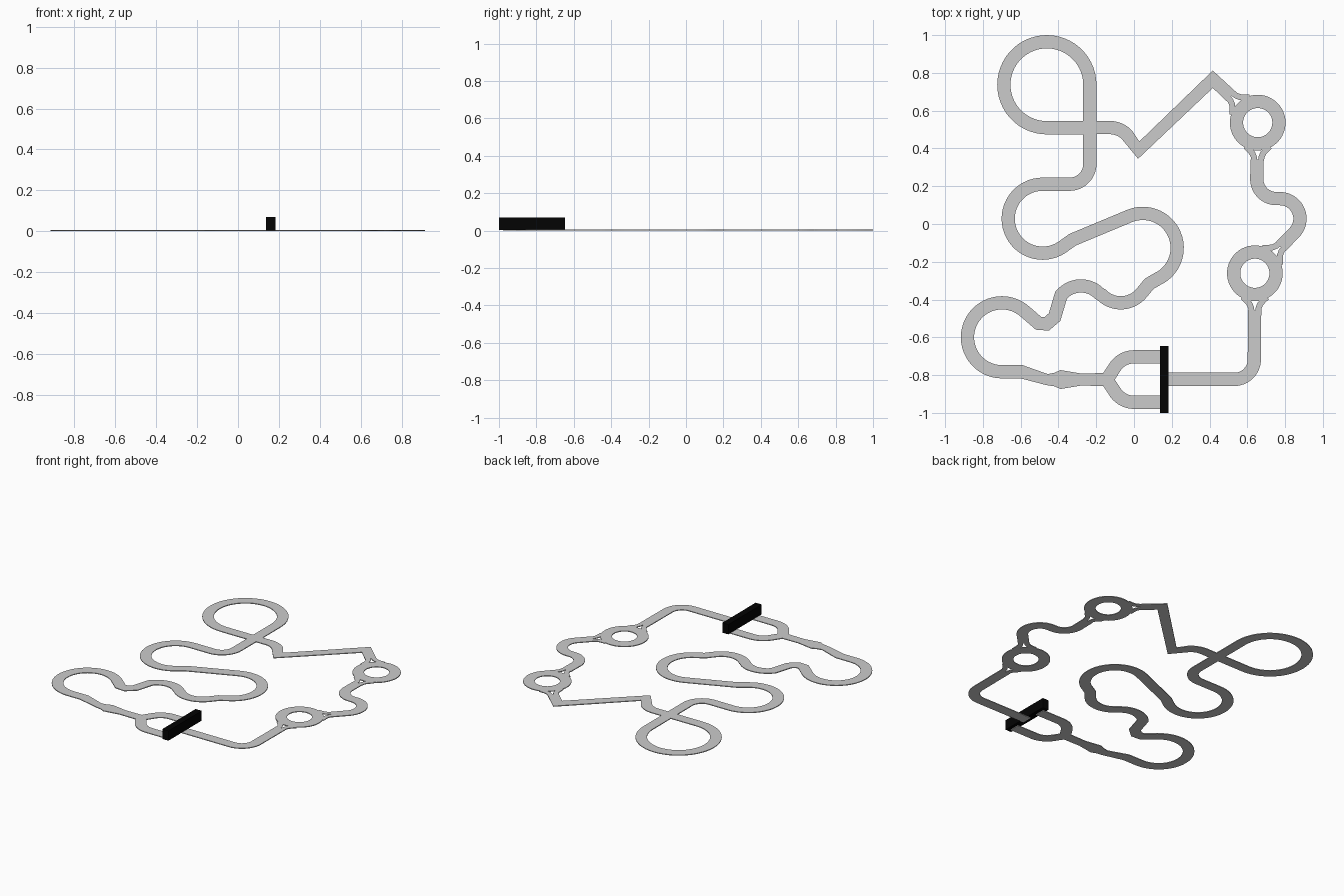
import bpy
from math import cos, sin, radians, hypot, ceil
from mathutils import Vector, Matrix

if "Cube" in bpy.data.objects:
    bpy.data.objects.remove(bpy.data.objects["Cube"])

HALF = 0.035   # half the road width
THICK = 0.005  # road slab thickness


def arc(cx, cy, r, a0, a1):
    n = max(2, ceil(abs(a1 - a0) / 7))
    return [(cx + r * cos(radians(a0 + (a1 - a0) * i / n)),
             cy + r * sin(radians(a0 + (a1 - a0) * i / n))) for i in range(n + 1)]


def ribbon(name, pts, half=HALF, closed=False):
    """Thin mitred slab along a centre line; a third value overrides half width."""
    clean = []
    for p in pts:
        if not clean or hypot(p[0] - clean[-1][0], p[1] - clean[-1][1]) > 0.004:
            clean.append(p)
    if closed:
        clean.pop()
    n = len(clean)
    c = [Vector((p[0] * 1.003, 1 - (1 - p[1]) * 1.003)) for p in clean]
    verts = []
    for i in range(n):
        before = c[i] - c[i - 1] if closed or i > 0 else c[1] - c[0]
        after = c[(i + 1) % n] - c[i] if closed or i < n - 1 else before
        t = (before.normalized() + after.normalized()).normalized()
        w = clean[i][2] if len(clean[i]) > 2 else half
        w /= max(0.76, t.dot(after.normalized()))
        side = Vector((-t.y, t.x)) * w
        for z in (THICK, 0):
            verts += [(*(c[i] + side), z), (*(c[i] - side), z)]
    faces = []
    for i in range(n if closed else n - 1):
        a, b = 4 * i, 4 * ((i + 1) % n)
        faces += [(a, a + 1, b + 1, b), (a + 2, b + 2, b + 3, a + 3),   # top, bottom
                  (a, b, b + 2, a + 2), (a + 1, a + 3, b + 3, b + 1)]   # side walls
    if not closed:
        e = 4 * (n - 1)
        faces += [(0, 2, 3, 1), (e, e + 1, e + 3, e + 2)]
    me = bpy.data.meshes.new(name)
    me.from_pydata(verts, [], faces)
    ob = bpy.data.objects.new(name, me)
    bpy.context.collection.objects.link(ob)
    return ob


def roundabout(name, cx, cy, exits):
    ribbon(name, arc(cx, cy, 0.112, 0, 360), closed=True)
    # each exit forks into two narrow lanes around a small island
    for a in exits:
        turn = Matrix.Rotation(radians(a), 2)
        for s in (1, -1):
            lane = [(.2, .018), (.182, .02), (.163, .028), (.145, .043), (.125, .064)]
            pts = [tuple(turn @ Vector((u, s * v)) + Vector((cx, cy))) for u, v in lane]
            ribbon(name + "_slip_lane", pts, half=0.0155)


# roundabouts
roundabout("lower_roundabout", 0.638, -0.257, (-90, 46))
roundabout("upper_roundabout", 0.653, 0.538, (-90, 135))

# road from the gate to the lower roundabout
ribbon("start_road", [(0.16, -0.817)] + arc(0.53, -0.712, 0.105, -90, 0) + [(0.637, -0.45)])

# winding link between the roundabouts
ribbon("link_road", [(0.774, -0.117)] + arc(0.77, 0.031, 0.106, -42, 90)
       + arc(0.751, 0.24, 0.103, 270, 180) + [(0.65, 0.343)])

# long course: zigzag, crossing loop, sweeping bends
ribbon("main_course",
       [(0.513, 0.676), (0.416, 0.767), (0.025, 0.393)]
       + arc(-0.128, 0.385, 0.127, 45, 90)
       + arc(-0.46, 0.738, 0.227, 270, 0)
       + arc(-0.34, 0.32, 0.107, 0, -90)
       + arc(-0.482, 0.031, 0.182, 90, 305)
       + [(-0.324, -0.08)]
       + arc(0.046, -0.123, 0.182, 112, -66)
       + [(0.08, -0.313)]
       + arc(-0.07, -0.27, 0.143, -38, -135)
       + arc(-0.28, -0.461, 0.137, 45, 140)
       + [(-0.419, -0.488), (-0.461, -0.524), (-0.504, -0.521)]
       + arc(-0.697, -0.595, 0.182, 48, 270)
       + [(-0.593, -0.777), (-0.46, -0.818, 0.029), (-0.42, -0.818, 0.036),
          (-0.388, -0.818, 0.05), (-0.28, -0.818, 0.032), (-0.11, -0.818)])

# forked end: two mirrored lanes meeting in a point and running into the gate
for side in (1, -1):
    lane = [(0.16, 0.12)] + arc(0, 0, 0.12, 90, 150) + [(-0.138, 0.008)]
    ribbon("fork_lane", [(x, -0.818 + side * y) for x, y in lane])

# black gate block
bpy.ops.mesh.primitive_cube_add(size=1, location=(0.16, -0.823, 0.037))
gate = bpy.context.object
gate.name = "gate_block"
gate.scale = (0.045, 0.354, 0.066)
black = bpy.data.materials.new("black")
black.diffuse_color = (0.001, 0.001, 0.001, 1)
black.use_nodes = True
black.node_tree.nodes["Principled BSDF"].inputs["Base Color"].default_value = black.diffuse_color
gate.data.materials.append(black)
